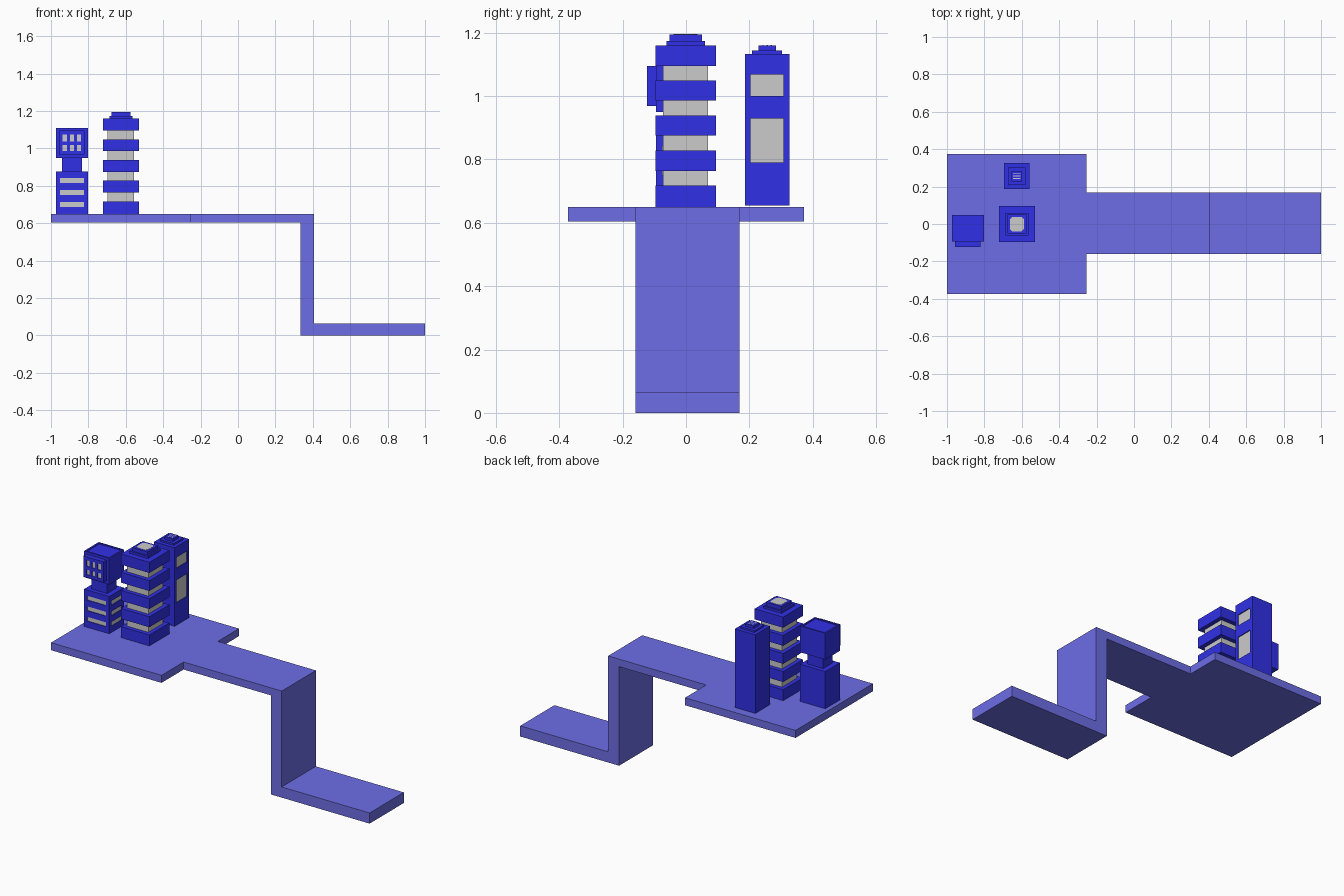
import bpy, bmesh
from mathutils import Vector

if "Cube" in bpy.data.objects:
    bpy.data.objects.remove(bpy.data.objects["Cube"])


def material(name, rgb):
    m = bpy.data.materials.new(name)
    m.diffuse_color = (*rgb, 1)
    m.use_nodes = True
    m.node_tree.nodes["Principled BSDF"].inputs["Base Color"].default_value = m.diffuse_color
    return m


PALE = material("pale_blue", (0.155, 0.155, 0.80))
BLUE = material("deep_blue", (0.030, 0.030, 0.80))
DEPTH = 0.006  # window recess


def finish(name, bm, mat):
    bmesh.ops.recalc_face_normals(bm, faces=bm.faces)
    me = bpy.data.meshes.new(name)
    bm.to_mesh(me)
    bm.free()
    ob = bpy.data.objects.new(name, me)
    bpy.context.collection.objects.link(ob)
    if mat:
        me.materials.append(mat)
    return ob


def boxes(name, spans, mat=None):
    """One object made of boxes given as (x0, x1, y0, y1, z0, z1)."""
    bm = bmesh.new()
    for x0, x1, y0, y1, z0, z1 in spans:
        lo, hi = Vector((x0, y0, z0)), Vector((x1, y1, z1))
        vs = bmesh.ops.create_cube(bm, size=1)["verts"]
        for v in vs:
            v.co = (lo + hi) / 2 + v.co * (hi - lo)
    return finish(name, bm, mat)


def prism(name, pts, axis, mat=None):
    bm = bmesh.new()
    f = bm.faces.new([bm.verts.new(p) for p in pts])
    ext = bmesh.ops.extrude_face_region(bm, geom=[f])["geom"]
    bmesh.ops.translate(bm, vec=axis, verts=[v for v in ext if isinstance(v, bmesh.types.BMVert)])
    return finish(name, bm, mat)


def combine(ob, other, op):
    mod = ob.modifiers.new("bool", 'BOOLEAN')
    mod.operation, mod.object, mod.solver = op, other, 'EXACT'
    me = bpy.data.meshes.new_from_object(
        ob.evaluated_get(bpy.context.evaluated_depsgraph_get()))
    ob.modifiers.clear()
    ob.data = me
    bpy.data.objects.remove(other)


def recess(ob, spans, side, name):
    """Cut windows into the front ('y') or right ('x') face, with grey panes."""
    cut, panes = [], []
    for x0, x1, y0, y1, z0, z1 in spans:
        if side == 'y':   # y0 is the face plane
            cut.append((x0, x1, y0 - 0.05, y0 + DEPTH, z0, z1))
            panes.append((x0, x1, y0 + DEPTH - 0.001, y0 + DEPTH + 0.002, z0, z1))
        else:             # x1 is the face plane
            cut.append((x1 - DEPTH, x1 + 0.05, y0, y1, z0, z1))
            panes.append((x1 - DEPTH - 0.002, x1 - DEPTH + 0.001, y0, y1, z0, z1))
    combine(ob, boxes("cutter", cut), 'DIFFERENCE')
    boxes(name, panes)


def centred(cx, cy, r, z0, z1):
    return (cx - r, cx + r, cy - r, cy + r, z0, z1)


# Stepped base: square platform joined to a bent walkway
base = boxes("platform", [(-1, -0.255, -0.373, 0.373, 0.604, 0.65)], PALE)
profile = [(-0.4, 0.65), (0.407, 0.65), (0.407, 0.065), (1, 0.065),
           (1, 0), (0.333, 0), (0.333, 0.604), (-0.4, 0.604)]
walk = prism("walkway", [(x, -0.16, z) for x, z in profile], (0, 0.329, 0), PALE)
combine(base, walk, 'UNION')

# Central tower: grey core, five slabs, stepped cap
cx, cy = -0.626, -0.001
boxes("tower_core", [centred(cx, cy, 0.071, 0.65, 1.12)])
slabs = [(0.65, 0.717), (0.764, 0.828), (0.875, 0.938), (0.985, 1.048), (1.095, 1.160)]
boxes("tower_slabs", [centred(cx, cy, 0.096, a, b) for a, b in slabs], BLUE)
boxes("tower_cap", [centred(cx, cy, 0.061, 1.159, 1.173),
                    centred(cx, cy, 0.051, 1.172, 1.194)], BLUE)
octagon = [(0.038, -0.025), (0.038, 0.025), (0.025, 0.038), (-0.025, 0.038),
           (-0.038, 0.025), (-0.038, -0.025), (-0.025, -0.038), (0.025, -0.038)]
prism("tower_roof_light", [(cx + a, cy + b, 1.19) for a, b in octagon], (0, 0, 0.005))

# Two-part tower: lower block with strip windows on front and right
X0, X1, Y0, Y1 = -0.973, -0.803, -0.094, 0.048
lower = boxes("lower_block", [(X0, X1, Y0, Y1, 0.65, 0.877)], BLUE)
rows = [(0.687, 0.714), (0.751, 0.778), (0.815, 0.842)]
recess(lower, [(-0.952, -0.824, Y0, Y1, a, b) for a, b in rows], 'y', "front_strip_windows")
recess(lower, [(X0, X1, Y0 + 0.02, Y1 - 0.02, a, b) for a, b in rows], 'x', "side_strip_windows")
boxes("neck", [(-0.941, -0.835, -0.068, 0.022, 0.876, 0.951)], BLUE)

# Upper block with a shallow sunken roof and a window bay
upper = boxes("upper_block", [(X0, X1, Y0, Y1, 0.95, 1.11)], BLUE)
combine(upper, boxes("cutter", [(X0 + 0.01, X1 - 0.01, Y0 + 0.01, Y1 - 0.01, 1.105, 1.2)]),
        'DIFFERENCE')
bay = boxes("window_bay", [(-0.957, -0.822, -0.123, Y0 + 0.001, 0.968, 1.095)], BLUE)
recess(bay, [(x, x + 0.022, -0.123, 0, a, b) for x in (-0.937, -0.899, -0.861)
             for a, b in ((0.986, 1.018), (1.037, 1.075))], 'y', "bay_windows")

# Rear tower: plain shaft, two windows on the right face, stepped cap
bx, by = -0.627, 0.256
rear = boxes("rear_tower", [(-0.696, -0.558, 0.186, 0.326, 0.654, 1.133)], BLUE)
recess(rear, [(-0.696, -0.558, 0.204, 0.308, a, b) for a, b in ((0.79, 0.929), (1.0, 1.067))],
       'x', "rear_windows")
boxes("rear_cap", [centred(bx, by, 0.047, 1.132, 1.144),
                   centred(bx, by, 0.028, 1.143, 1.160)], BLUE)
boxes("rear_vents", [(bx - 0.019, bx + 0.019, by + d - 0.002, by + d + 0.002, 1.158, 1.1605)
                     for d in (-0.013, 0, 0.013)])
